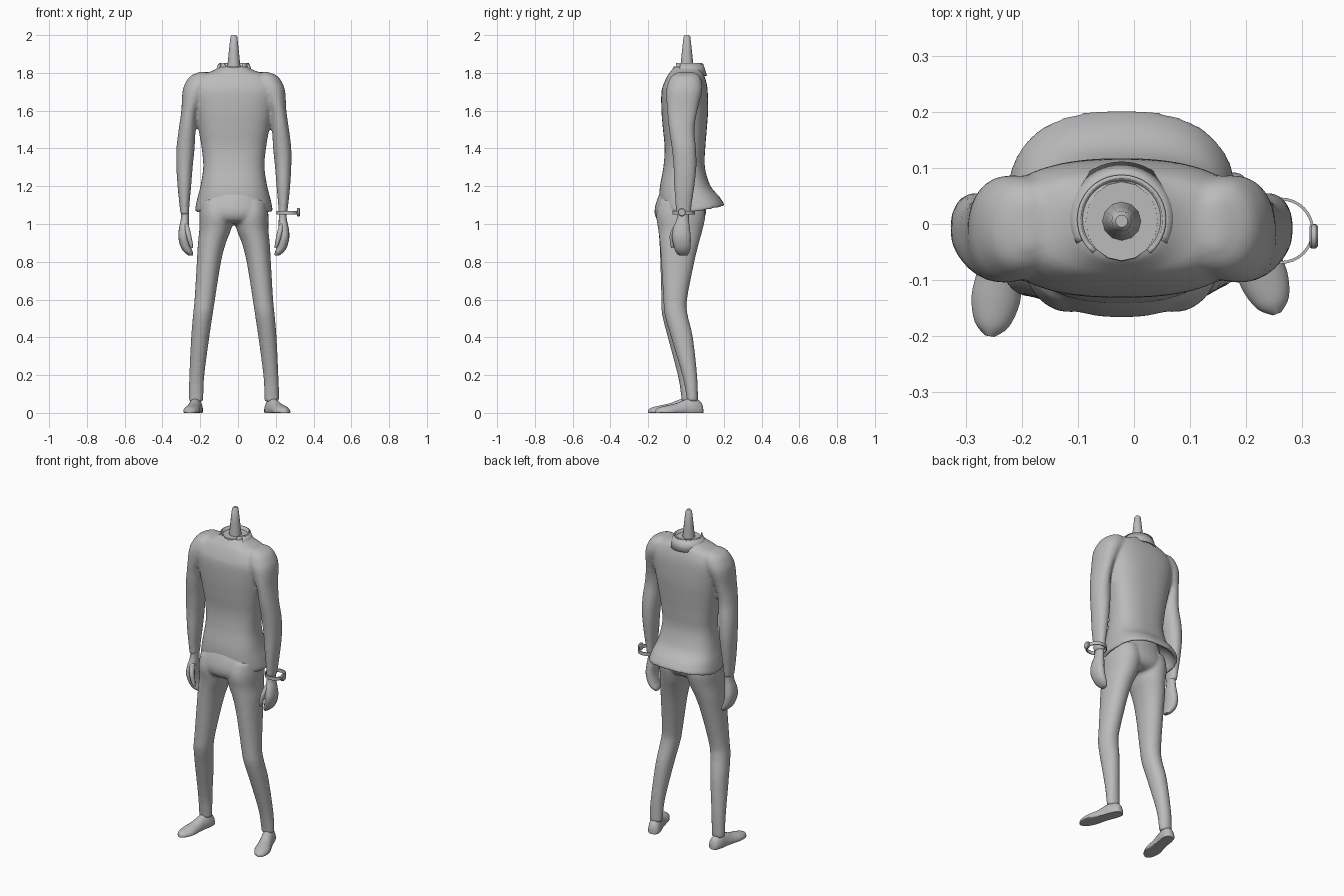
import bpy, bmesh, math
from mathutils import Vector

if "Cube" in bpy.data.objects:
    bpy.data.objects.remove(bpy.data.objects["Cube"])

CX = -0.022  # body centre line
grey = bpy.data.materials.new("plain_grey")
grey.diffuse_color = (0.5, 0.5, 0.5, 1)
grey.use_nodes = True
grey.node_tree.nodes["Principled BSDF"].inputs["Base Color"].default_value = grey.diffuse_color


def smooth_rows(rows, n=4):
    """Catmull-Rom interpolation between profile rows."""
    out = []
    for i in range(len(rows) - 1):
        a, b, c, d = (rows[max(0, min(len(rows) - 1, i + k))] for k in (-1, 0, 1, 2))
        for s in range(n):
            t = s / n
            out.append([0.5 * (2 * q + (r - p) * t + (2 * p - 5 * q + 4 * r - e) * t * t
                               + (3 * q - p - 3 * r + e) * t ** 3)
                        for p, q, r, e in zip(a, b, c, d)])
    return out + [list(rows[-1])]


def loft(bm, rings):
    """Skin closed rings of points and cap both ends."""
    vs = [[bm.verts.new(p) for p in ring] for ring in rings]
    n = len(vs[0])
    faces = [bm.faces.new((a[i], a[(i + 1) % n], b[(i + 1) % n], b[i]))
             for a, b in zip(vs, vs[1:]) for i in range(n)]
    faces += [bm.faces.new(vs[0]), bm.faces.new(vs[-1])]
    bmesh.ops.recalc_face_normals(bm, faces=faces)


def oval(x0, x1, y0, y1, z, p=2.0, n=32):
    cx, cy, rx, ry = (x0 + x1) / 2, (y0 + y1) / 2, (x1 - x0) / 2, (y1 - y0) / 2
    pts = []
    for i in range(n):
        c, s = math.cos(math.tau * i / n), math.sin(math.tau * i / n)
        pts.append(Vector((cx + rx * math.copysign(abs(c) ** (2 / p), c),
                           cy + ry * math.copysign(abs(s) ** (2 / p), s), z)))
    return pts


def column(bm, rows, side=1, p=2.0, shift=lambda z: 0, n=32):
    """Stack of ovals: rows are (z, inner x, outer x, front y, back y)."""
    rings = []
    for z, xi, xo, yf, yb in smooth_rows(rows):
        a, b = sorted((CX + side * xi, CX + side * xo))
        rings.append(oval(a, b, yf + shift(z), yb + shift(z), z, p, n))
    loft(bm, rings)


def finish(name, bm, voxel=0, angle=40):
    me = bpy.data.meshes.new(name)
    bm.to_mesh(me)
    bm.free()
    ob = bpy.data.objects.new(name, me)
    bpy.context.collection.objects.link(ob)
    me.materials.append(grey)
    bpy.ops.object.select_all(action='DESELECT')
    ob.select_set(True)
    bpy.context.view_layer.objects.active = ob
    if voxel:  # weld overlapping volumes into one soft surface
        m = ob.modifiers.new("weld", 'REMESH')
        m.mode, m.voxel_size, m.use_smooth_shade = 'VOXEL', voxel, True
        s = ob.modifiers.new("soften", 'SMOOTH')
        s.factor, s.iterations = 0.5, 5
    else:
        bpy.ops.object.shade_smooth_by_angle(angle=math.radians(angle))
    return ob


# Jacket: flared hollow-bottomed body and two sleeves
bm = bmesh.new()
body = [(1.835, .07, -.06, .075), (1.81, .115, -.08, .085), (1.79, .175, -.095, .095),
        (1.75, .218, -.115, .108), (1.70, .23, -.13, .115), (1.60, .208, -.13, .117),
        (1.50, .187, -.122, .11), (1.40, .17, -.113, .102), (1.30, .162, -.12, .10),
        (1.20, .177, -.138, .13), (1.13, .195, -.142, .178), (1.07, .205, -.137, .203),
        (1.07, .188, -.12, .186), (1.15, .16, -.115, .13), (1.20, .1, -.06, .06)]
rings = []
for z, hw, yf, yb in smooth_rows(body):
    ring = oval(CX - hw, CX + hw, yf, yb, z, 2.5, 48)
    for v in ring:  # hem rises toward the back
        v.z += 0.2 * max(0, v.y - 0.05) * max(0, min(1, (1.2 - z) / 0.13))
    rings.append(ring)
loft(bm, rings)
sleeve = [(1.805, .15, .18, -.04, .04), (1.785, .12, .228, -.075, .07),
          (1.75, .11, .255, -.095, .085), (1.70, .14, .272, -.105, .085),
          (1.60, .19, .278, -.10, .06), (1.50, .202, .292, -.09, .045),
          (1.40, .208, .304, -.075, .053), (1.30, .218, .304, -.066, .055),
          (1.20, .226, .298, -.063, .045), (1.10, .235, .288, -.055, .03),
          (1.05, .237, .282, -.053, .025)]
for side in (-1, 1):
    column(bm, sleeve, side, 2.2)
finish("jacket", bm, 0.009)

# Trousers: hips and two legs, one slightly ahead of the other
bm = bmesh.new()
column(bm, [(1.25, -.12, .12, -.09, .07), (1.15, -.16, .16, -.145, .09),
            (1.07, -.183, .183, -.167, .107), (1.02, -.16, .16, -.15, .09),
            (1.0, -.09, .09, -.1, .05)], 1, 2.2)
leg = [(1.12, .01, .175, -.14, .09), (1.05, .0, .183, -.158, .103), (.97, .015, .183, -.147, .088),
       (.90, .042, .19, -.14, .068), (.80, .068, .196, -.134, .042), (.60, .10, .208, -.125, .0),
       (.52, .112, .216, -.12, .002), (.40, .13, .226, -.088, .028), (.20, .156, .236, -.032, .047),
       (.09, .161, .239, -.012, .05), (.06, .163, .237, -.01, .05)]
for side in (-1, 1):
    column(bm, leg, side, 2.1, lambda z, s=side: s * 0.015 * max(0, 1 - z / .95))
finish("trousers", bm, 0.009)

# Shoes: low wedges swept from heel to toe with a flat sole
for label, heel, toe in (("left", (-.215, .062), (-.257, -.2)), ("right", (.162, .088), (.255, -.16))):
    bm = bmesh.new()
    h, t = Vector((*heel, 0)), Vector((*toe, 0))
    across = (t - h).normalized().cross(Vector((0, 0, 1)))
    rings = []
    for f, hw, top in smooth_rows([(0, .012, .03), (.05, .03, .06), (.2, .037, .08), (.36, .036, .072),
                                   (.55, .040, .052), (.75, .044, .040), (.92, .031, .029), (1, .008, .016)]):
        rings.append([h.lerp(t, f) + across * hw * math.cos(a)
                      + Vector((0, 0, max(0.0, top * (0.2 + 0.8 * math.sin(a)) if math.sin(a) > 0
                                          else top * 0.2 * (1 + 4 * math.sin(a)))))
                      for a in (math.tau * (i + .5) / 20 for i in range(20))])
    loft(bm, rings)
    finish(label + "_shoe", bm, 0, 50)

# Hands: mitten palms with curled fingers and a thumb
hand = [(1.10, .237, .278, -.045, .018), (1.03, .238, .28, -.048, .015), (.98, .236, .29, -.066, .02),
        (.93, .238, .294, -.074, .025), (.88, .228, .282, -.064, .024), (.85, .217, .262, -.053, .018),
        (.832, .217, .238, -.035, .005)]
thumb = [(1.0, .24, .265, -.06, -.03), (.95, .228, .255, -.085, -.055),
         (.90, .218, .241, -.085, -.06), (.872, .215, .228, -.078, -.065)]
for side, label in ((-1, "left"), (1, "right")):
    bm = bmesh.new()
    column(bm, hand, side, 2.2, n=16)
    column(bm, thumb, side, n=10)
    finish(label + "_hand", bm, 0, 60)

# Neck: shirt band with a flat top and a tapering post
bm = bmesh.new()
loft(bm, [oval(CX - r, CX + r, .005 - r * 1.1, .005 + r * 1.1, z, 2, 16)
          for z, r in ((1.77, .068), (1.82, .066), (1.835, .064))])
finish("neck_band", bm)
bm = bmesh.new()
loft(bm, [oval(CX - r, CX + r, .005 - r, .005 + r, z, 2, 12)
          for z, r in ((1.80, .036), (1.84, .034), (1.92, .026), (1.992, .018), (2.0, .011))])
finish("neck_post", bm)

# Collar: open band that flares upward, with a folded outer lapel
for name, r0, r1, z0, z1, gap in (("inner_collar", .066, .076, 1.785, 1.852, 40),
                                  ("outer_collar", .100, .080, 1.785, 1.847, 62)):
    bm = bmesh.new()
    prev = None
    for i in range(33):
        a = math.radians(-90 + gap + (360 - 2 * gap) * i / 32)
        pair = [bm.verts.new((CX + r * math.cos(a), .008 + r * math.sin(a), z))
                for r, z in ((r0, z0), (r1, z1))]
        if prev:
            bm.faces.new((prev[0], pair[0], pair[1], prev[1]))
        prev = pair
    ob = finish(name, bm)
    m = ob.modifiers.new("thickness", 'SOLIDIFY')
    m.thickness, m.offset = 0.007, 0

# Wristwatch: loose strap and round case on the outer side
bm = bmesh.new()
seg, wx, wy = 32, .262, -.012
loops = [[bm.verts.new((wx + r * math.cos(a), wy + r * math.sin(a), 1.06 + dz))
          for r, dz in ((.059, -.01), (.059, .01), (.054, .01), (.054, -.01))]
         for a in (math.tau * i / seg for i in range(seg))]
for i in range(seg):
    a, b = loops[i], loops[(i + 1) % seg]
    for k in range(4):
        bm.faces.new((a[k], b[k], b[(k + 1) % 4], a[(k + 1) % 4]))
bmesh.ops.recalc_face_normals(bm, faces=bm.faces)
finish("watch_strap", bm)
bm = bmesh.new()
loft(bm, [[Vector((x, -.022 + r * math.cos(a), 1.062 + r * math.sin(a)))
           for a in (math.tau * i / 20 for i in range(20))]
          for x, r in ((.313, .018), (.316, .022), (.324, .022), (.328, .018))])
finish("watch_case", bm)
